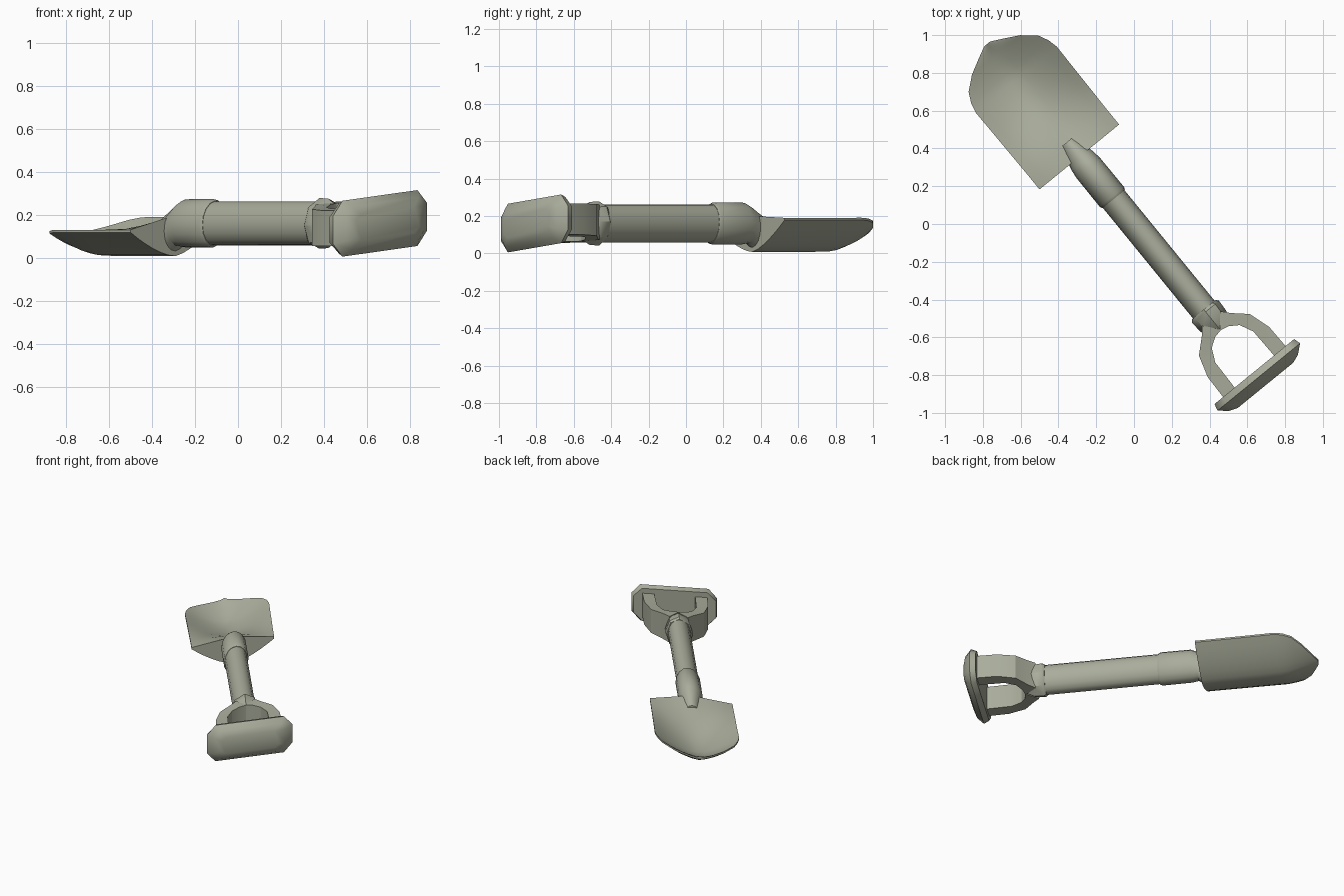
import bpy, bmesh, math

if "Cube" in bpy.data.objects:
    bpy.data.objects.remove(bpy.data.objects["Cube"])

# The tool lies diagonally: t runs along the shaft towards the grip, s across it
A = math.radians(39.2)
CS, SN = math.cos(A), math.sin(A)
ROLL = 0.11

metal = bpy.data.materials.new("grey_green")
metal.diffuse_color = (0.40, 0.42, 0.33, 1)
metal.use_nodes = True
metal.node_tree.nodes["Principled BSDF"].inputs["Base Color"].default_value = metal.diffuse_color


def place(s, t, z):
    return (s * CS + t * SN, s * SN - t * CS, z + ROLL * s)


def loft(name, rings, angle=35):
    """Skin a list of closed rings of (s, t, z) points and cap both ends."""
    bm = bmesh.new()
    rows = [[bm.verts.new(place(*p)) for p in r] for r in rings]
    n = len(rows[0])
    for a, b in zip(rows, rows[1:]):
        for i in range(n):
            j = (i + 1) % n
            bm.faces.new((a[i], a[j], b[j], b[i]))
    bm.faces.new(rows[0])
    bm.faces.new(rows[-1][::-1])
    bmesh.ops.recalc_face_normals(bm, faces=bm.faces)
    me = bpy.data.meshes.new(name)
    bm.to_mesh(me)
    bm.free()
    me.materials.append(metal)
    ob = bpy.data.objects.new(name, me)
    bpy.context.collection.objects.link(ob)
    bpy.ops.object.select_all(action='DESELECT')
    ob.select_set(True)
    bpy.context.view_layer.objects.active = ob
    bpy.ops.object.shade_smooth_by_angle(angle=math.radians(angle))
    return ob


def oval(t, hw, z0, z1, n=16):
    zc, hz = (z0 + z1) / 2, (z1 - z0) / 2
    return [(hw * math.cos(2 * math.pi * i / n), t,
             zc + hz * math.sin(2 * math.pi * i / n)) for i in range(n)]


# Shaft
loft("shaft", [oval(-0.25, 0.074, 0.058, 0.262), oval(0.64, 0.074, 0.058, 0.262)])

# Socket joining the shaft to the blade
loft("socket", [oval(*r) for r in (
    (-0.17, 0.076, 0.055, 0.265), (-0.185, 0.083, 0.047, 0.273),
    (-0.385, 0.082, 0.048, 0.272), (-0.43, 0.076, 0.055, 0.25),
    (-0.478, 0.066, 0.015, 0.222), (-0.56, 0.05, 0.04, 0.175))])

# Blade: (t, half width, keel z, rim z, fill of the hollow)
blade_rows = [
    (-0.458, 0.272, 0.008, 0.160, 1.0), (-0.55, 0.272, 0.008, 0.160, 0.80),
    (-0.65, 0.273, 0.008, 0.160, 0.52), (-0.75, 0.274, 0.008, 0.160, 0.27),
    (-0.85, 0.275, 0.008, 0.160, 0.08), (-0.985, 0.277, 0.010, 0.160, 0.0),
    (-1.04, 0.264, 0.018, 0.158, 0.0), (-1.095, 0.237, 0.035, 0.150, 0.0),
    (-1.155, 0.165, 0.058, 0.130, 0.0), (-1.20, 0.080, 0.080, 0.115, 0.0),
    (-1.23, 0.020, 0.098, 0.110, 0.0)]
COLS = 12


def blade_ring(t, w, keel, rim, fill):
    low, top = [], []
    for i in range(COLS + 1):
        u = 2 * i / COLS - 1
        zb = keel + (rim - 0.012 - keel) * abs(u) ** 1.5
        hollow = zb + 0.012 + 0.012 * (1 - abs(u))
        chord = rim + 0.04 * (1 - abs(u))
        low.append((u * w, t, zb))
        top.append((u * w, t, hollow + (chord - hollow) * fill))
    return low + top[::-1]


loft("blade", [blade_ring(*r) for r in blade_rows], 40)

# Yoke collar at the grip end
loft("yoke_collar", [oval(t, w, 0.16 - h, 0.16 + h, 8) for t, w, h in (
    (0.585, 0.082, 0.108), (0.60, 0.092, 0.118), (0.665, 0.088, 0.115),
    (0.72, 0.055, 0.085))])

# Yoke arms: outer (s, t), inner (s, t), half height
arm_rows = [((0.06, 0.645), (-0.005, 0.725), 0.095),
            ((0.10, 0.69), (0.045, 0.735), 0.092),
            ((0.174, 0.757), (0.095, 0.768), 0.085),
            ((0.210, 0.875), (0.130, 0.84), 0.083),
            ((0.214, 1.03), (0.135, 1.03), 0.083)]
for side, label in ((-1, "left"), (1, "right")):
    loft("yoke_arm_" + label, [
        [(side * o[0], o[1], 0.16 - h), (side * o[0], o[1], 0.16 + h),
         (side * i[0], i[1], 0.16 + h), (side * i[0], i[1], 0.16 - h)]
        for o, i, h in arm_rows], 25)


# Grip: a chamfered bar that narrows at both ends
def grip_ring(t, a, b, h, k):
    return [(a, t, 0.16 - k), (a, t, 0.16 + k), (b, t, 0.16 + h), (-b, t, 0.16 + h),
            (-a, t, 0.16 + k), (-a, t, 0.16 - k), (-b, t, 0.16 - h), (b, t, 0.16 - h)]


loft("grip", [grip_ring(*r) for r in (
    (1.008, 0.272, 0.215, 0.118, 0.06), (1.045, 0.282, 0.225, 0.130, 0.065),
    (1.085, 0.235, 0.20, 0.100, 0.055), (1.102, 0.19, 0.16, 0.06, 0.035))], 50)
